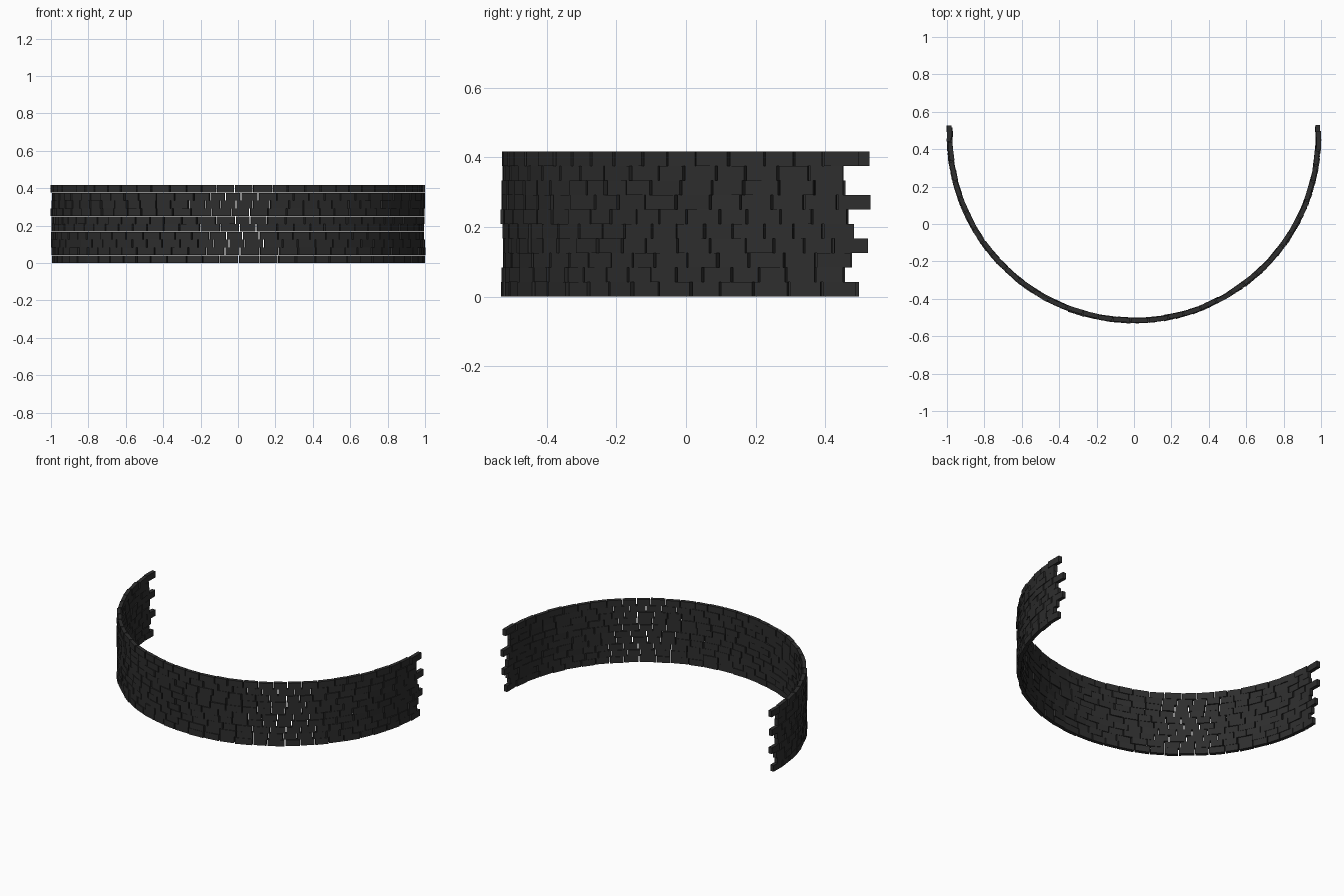
import bpy, bmesh, math, random
from mathutils import Matrix, Vector

if "Cube" in bpy.data.objects:
    bpy.data.objects.remove(bpy.data.objects["Cube"])

random.seed(7)
R, CY = 0.985, 0.47            # arc radius and centre of the wall
ROW_H, THICK, GAP = 0.0417, 0.024, 0.006
# y reached by each course at the right and left ends, bottom to top
RIGHT = [0.49, 0.455, 0.475, 0.525, 0.485, 0.465, 0.533, 0.455, 0.455, 0.50]
LEFT = [0.50, 0.46, 0.48, 0.52, 0.46, 0.47, 0.53, 0.46, 0.455, 0.53]

stone = bpy.data.materials.new("dark grey stone")
stone.diffuse_color = (0.027, 0.027, 0.027, 1)
stone.use_nodes = True
stone.node_tree.nodes["Principled BSDF"].inputs["Base Color"].default_value = stone.diffuse_color


def add_brick(bm, a0, a1, z):
    """One flat block spanning angles a0..a1, slightly misaligned."""
    a = (a0 + a1) / 2
    r = R + random.uniform(-0.004, 0.004)
    length = (a1 - a0) * R - GAP
    pos = Vector((r * math.cos(a), CY + r * math.sin(a), z + ROW_H / 2))
    turn = a + random.uniform(-0.05, 0.05)
    m = (Matrix.Translation(pos) @ Matrix.Rotation(turn, 4, 'Z')
         @ Matrix.Diagonal((THICK, length, ROW_H - 0.0006, 1)))
    bmesh.ops.create_cube(bm, size=1, matrix=m)


# Ten courses of loosely laid bricks, one object per course
for i, (yr, yl) in enumerate(zip(RIGHT, LEFT)):
    start = -math.pi - math.asin((yl - CY) / R)
    end = math.asin((yr - CY) / R)
    n = 33 + (i % 2)
    widths = [random.uniform(0.85, 1.15) for _ in range(n)]
    k = (end - start) / sum(widths)
    bm = bmesh.new()
    a = start
    for w in widths:
        add_brick(bm, a, a + w * k, i * ROW_H)
        a += w * k
    me = bpy.data.meshes.new(f"brick_course_{i + 1}")
    bm.to_mesh(me)
    bm.free()
    me.materials.append(stone)
    bpy.context.collection.objects.link(bpy.data.objects.new(me.name, me))
